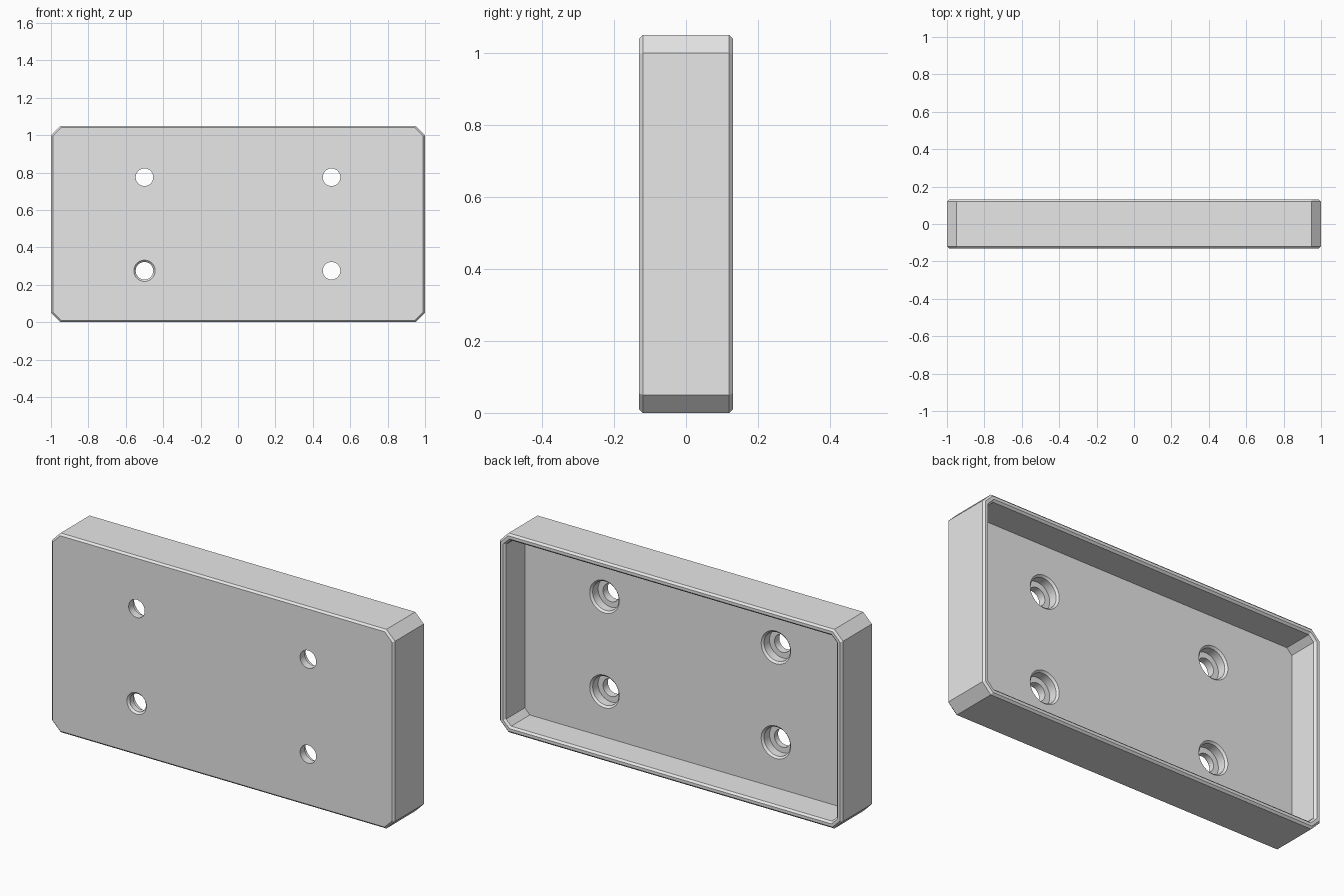
import bpy, bmesh, math

if "Cube" in bpy.data.objects:
    bpy.data.objects.remove(bpy.data.objects["Cube"], do_unlink=True)

HALF_W, HALF_H, HALF_D = 1.0, 0.525, 0.13   # overall half sizes
CORNER, EDGE, WALL = 0.05, 0.01, 0.035      # corner cut, edge chamfer, rim wall
FLOOR_Y = -0.035                            # inner face of the plate
HOLE_R, BORE_R = 0.047, 0.076
STEP_Y = -0.09                              # shoulder between hole and bore

grey = bpy.data.materials.new("plain_grey")
grey.use_nodes = True
grey.diffuse_color = (0.8, 0.8, 0.8, 1)
grey.node_tree.nodes["Principled BSDF"].inputs["Base Color"].default_value = (0.8, 0.8, 0.8, 1)


def octagon(inset, y):
    """Rectangle with cut corners, moved inward evenly by inset."""
    w, h = HALF_W - inset, HALF_H - inset
    c = CORNER - inset * (2 - math.sqrt(2))
    quarter = [(w, h - c), (w - c, h)]
    pts = quarter + [(-x, z) for x, z in reversed(quarter)]
    pts += [(-x, -z) for x, z in pts]
    return [(x, y, z + HALF_H) for x, z in pts]


def circle(x, z, r, y, n=48):
    return [(x + r * math.cos(math.tau * i / n), y, z + r * math.sin(math.tau * i / n))
            for i in range(n)]


def loft(name, rings):
    """Solid skinned through matching rings and capped at both ends."""
    bm = bmesh.new()
    loops = [[bm.verts.new(p) for p in ring] for ring in rings]
    for a, b in zip(loops, loops[1:]):
        for i in range(len(a)):
            j = (i + 1) % len(a)
            bm.faces.new((a[i], a[j], b[j], b[i]))
    bm.faces.new(loops[0])
    bm.faces.new(loops[-1])
    bmesh.ops.recalc_face_normals(bm, faces=bm.faces)
    mesh = bpy.data.meshes.new(name)
    bm.to_mesh(mesh)
    bm.free()
    mesh.materials.append(grey)
    obj = bpy.data.objects.new(name, mesh)
    bpy.context.collection.objects.link(obj)
    return obj


# Tray: front face, outer sides, chamfered rim, inner walls, floor
tray = loft("mounting_tray", [octagon(d, y) for d, y in (
    (EDGE, -HALF_D), (0, EDGE - HALF_D), (0, HALF_D - EDGE), (EDGE, HALF_D),
    (WALL - EDGE, HALF_D), (WALL, HALF_D - EDGE), (WALL, FLOOR_Y))])

# Stepped screw holes; the lower one at -x also has a chamfered front mouth
cutters = []
for x in (-0.5, 0.5):
    for z in (HALF_H - 0.25, HALF_H + 0.25):
        profile = [(HOLE_R, -HALF_D - 0.02), (HOLE_R, STEP_Y), (BORE_R, STEP_Y),
                   (BORE_R, FLOOR_Y - EDGE), (BORE_R + 2 * EDGE, FLOOR_Y + EDGE)]
        if x < 0 and z < HALF_H:
            profile[:1] = [(HOLE_R + 2 * EDGE, -HALF_D - EDGE), (HOLE_R, -HALF_D + EDGE)]
        cutter = loft("hole_cutter", [circle(x, z, r, y) for r, y in profile])
        cutter.hide_render = True
        cutters.append(cutter)
        mod = tray.modifiers.new("hole", "BOOLEAN")
        mod.operation = "DIFFERENCE"
        mod.solver = "EXACT"
        mod.object = cutter

# Bake the holes into the tray and drop the cutters
graph = bpy.context.evaluated_depsgraph_get()
baked = bpy.data.meshes.new_from_object(tray.evaluated_get(graph))
tray.modifiers.clear()
tray.data = baked
for cutter in cutters:
    bpy.data.objects.remove(cutter, do_unlink=True)

bpy.ops.object.select_all(action="DESELECT")
tray.select_set(True)
bpy.context.view_layer.objects.active = tray
bpy.ops.object.shade_smooth_by_angle(angle=math.radians(30))
